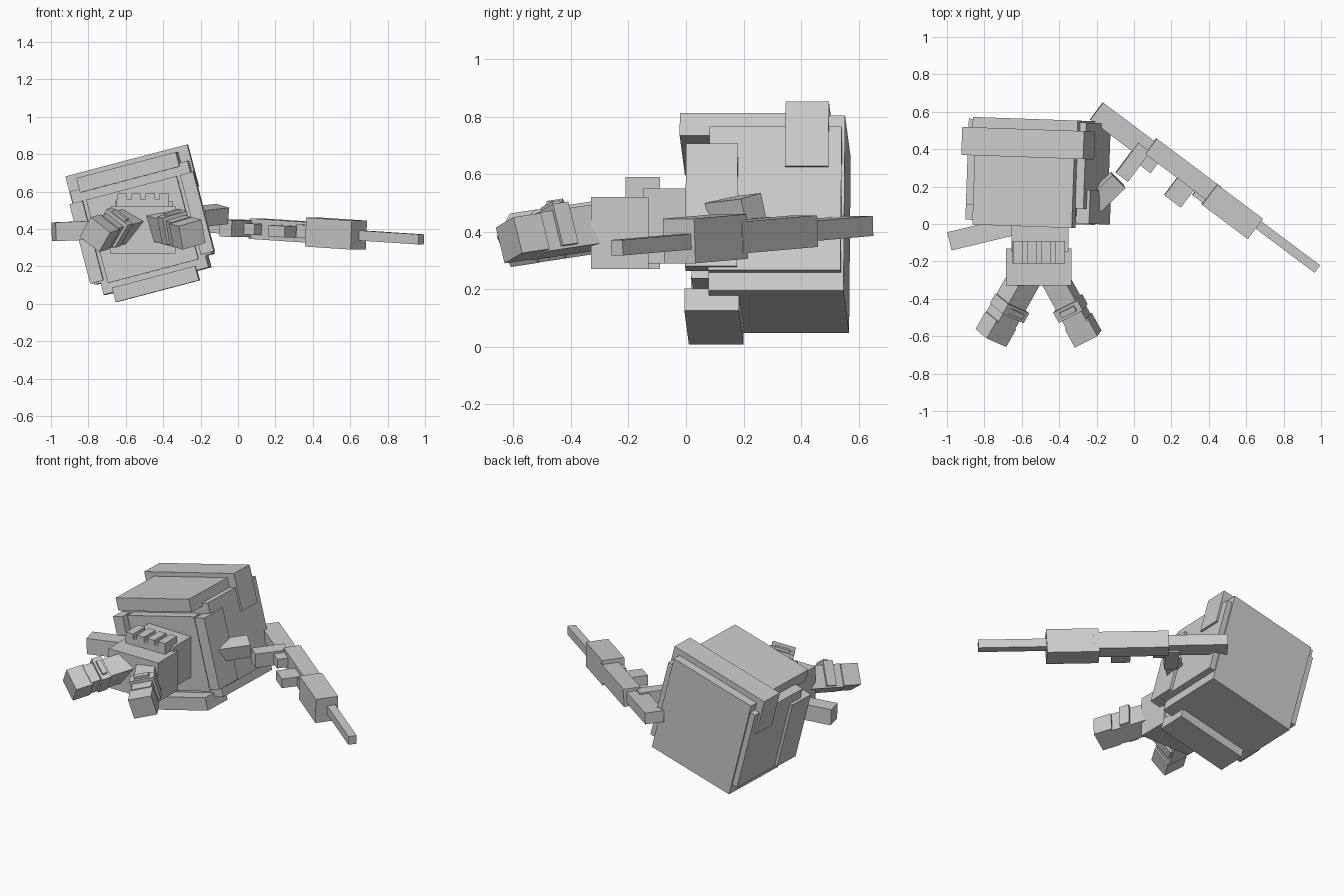
import bpy
from math import radians
from mathutils import Matrix, Vector

cube = bpy.data.objects.get("Cube")
if cube:
    bpy.data.objects.remove(cube, do_unlink=True)

grey = bpy.data.materials.new("plain_grey")
grey.use_nodes = True
colour = (0.6, 0.6, 0.6, 1)
grey.diffuse_color = colour
grey.node_tree.nodes["Principled BSDF"].inputs["Base Color"].default_value = colour


def box(name, x, y, z, frame=Matrix()):
    """Flat-sided block from (low, high) ranges inside a frame."""
    bpy.ops.mesh.primitive_cube_add(size=1, location=(0, 0, 0))
    ob = bpy.context.object
    ob.name = name
    size = Vector([r[1] - r[0] for r in (x, y, z)])
    mid = Vector([(r[0] + r[1]) / 2 for r in (x, y, z)])
    ob.data.transform(frame @ Matrix.Translation(mid) @ Matrix.Diagonal(size).to_4x4())
    ob.data.materials.append(grey)


def limb_frame(start, end, roll):
    """Frame at start whose x axis runs to end, and the length."""
    d = Vector(end) - Vector(start)
    turn = d.to_track_quat('X', 'Z').to_matrix().to_4x4()
    return Matrix.Translation(start) @ turn @ Matrix.Rotation(radians(roll), 4, 'X'), d.length


# Head, rolled to one side
head = (Matrix.Translation((-0.511, 0.28, 0.426)) @ Matrix.Rotation(radians(-2), 4, 'Z')
        @ Matrix.Rotation(radians(-14.7), 4, 'Y') @ Matrix.Translation((0, -0.28, 0)))
box("head_core", (-.25, .25), (.03, .3), (-.26, .2), head)
box("hair_main", (-.29, .29), (.09, .52), (-.315, .265), head)
box("hair_crown", (-.29, .29), (.5, .56), (-.315, .315), head)
box("hair_top_flap", (-.27, .28), (-.015, .36), (.245, .325), head)
box("hair_bottom_flap", (-.235, .225), (.005, .195), (-.37, -.29), head)
box("head_band", (-.337, .337), (.355, .505), (.12, .352), head)
for side, s in (("left", 1), ("right", -1)):
    def out(a, b):
        return tuple(sorted((s * a, s * b)))
    box(side + "_hair_panel", out(.25, .325), (.09, .55), (-.25, .265), head)
    box(side + "_hair_lock", out(.27, .342), (.01, .19), (-.24, .2), head)

# Torso with belt and pouches
box("upper_torso", (-.655, -.35), (-.15, .06), (.29, .55))
box("hips", (-.685, -.335), (-.33, -.13), (.27, .52))
box("belt", (-.65, -.37), (-.21, -.09), (.27, .56))
for i in range(4):
    x = -.62 + i * .075
    box("belt_pouch", (x - .025, x + .025), (-.21, -.09), (.55, .59))

# Legs with cuffs and boots
for side, hip, foot, roll in (("right", (-.58, -.28, .42), (-.765, -.61, .37), -36),
                              ("left", (-.43, -.28, .42), (-.245, -.615, .37), 15)):
    f, n = limb_frame(hip, foot, roll)
    box(side + "_leg", (0, n - .1), (-.06, .06), (-.07, .07), f)
    box(side + "_knee_cuff", (n * .42, n * .58), (-.075, .075), (-.06, .09), f)
    box(side + "_knee_pad", (n * .46, n * .54), (-.045, .045), (.08, .105), f)
    box(side + "_boot", (n - .11, n), (-.07, .07), (-.065, .065), f)

# Outstretched arm
f, n = limb_frame((-.6, 0, .4), (-.985, -.092, .385), 0)
box("right_arm", (0, n), (-.05, .05), (-.05, .05), f)

# Arm beside the weapon
f, n = limb_frame((-.215, .11, .465), (-.085, .235, .48), 12)
box("left_arm", (0, n), (-.05, .05), (-.045, .045), f)

# Long weapon lying diagonally
gun = (Matrix.Translation((-.166, .65, .42)) @ Matrix.Rotation(radians(-36.87), 4, 'Z')
       @ Matrix.Rotation(radians(3), 4, 'Y'))
box("stock", (0, .36), (-.115, 0), (-.035, .035), gun)
box("receiver", (.345, .78), (-.085, .018), (-.055, .055), gun)
box("fore_end", (.75, 1.055), (-.12, .016), (-.075, .08), gun)
box("barrel", (1.05, 1.452), (-.05, 0), (-.027, .027), gun)
box("grip", (.28, .36), (-.26, -.06), (-.045, .045), gun)
box("trigger_guard", (.36, .43), (-.15, -.06), (-.03, .03), gun)
box("magazine", (.56, .67), (-.2, -.06), (-.03, .03), gun)
box("sight", (.68, .76), (-.11, -.06), (-.03, .04), gun)
